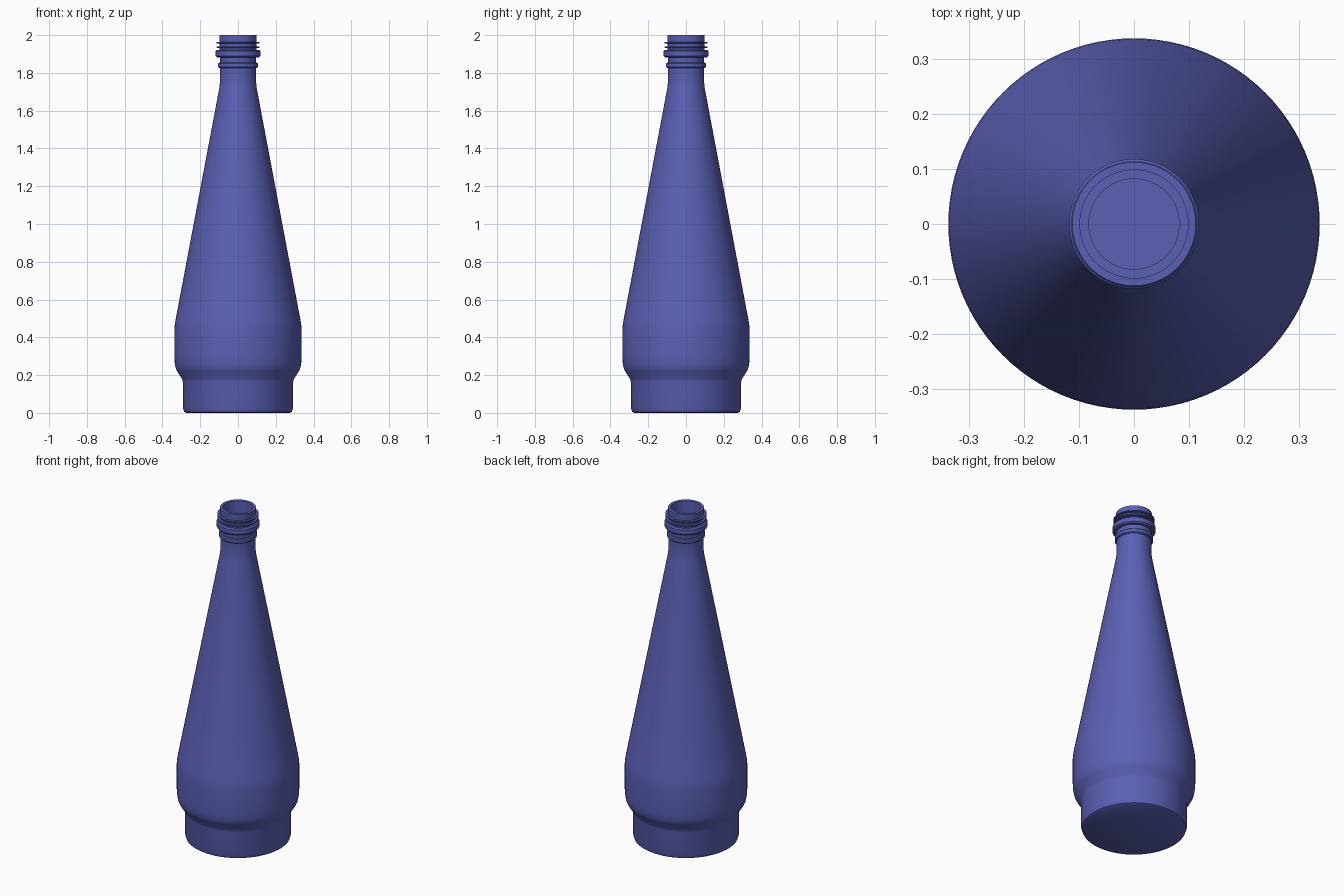
import bpy
import bmesh
from math import sin, cos, pi, radians

SIDES = 96

cube = bpy.data.objects.get("Cube")
if cube:
    bpy.data.objects.remove(cube, do_unlink=True)

glass = bpy.data.materials.new("blue_glass")
glass.use_nodes = True
colour = (0.105, 0.118, 0.46, 1)
glass.diffuse_color = colour
glass.node_tree.nodes["Principled BSDF"].inputs["Base Color"].default_value = colour


def lathe(name, profile, closed=False):
    """Spin a list of (radius, height) points around the z axis."""
    bm = bmesh.new()
    rings = []
    for r, z in profile:
        if r == 0:
            rings.append([bm.verts.new((0, 0, z))] * SIDES)
        else:
            rings.append([bm.verts.new((r * cos(2 * pi * i / SIDES), r * sin(2 * pi * i / SIDES), z))
                          for i in range(SIDES)])
    pairs = list(zip(rings, rings[1:]))
    if closed:
        pairs.append((rings[-1], rings[0]))
    for low, high in pairs:
        for i in range(SIDES):
            j = (i + 1) % SIDES
            corners = dict.fromkeys([low[i], low[j], high[j], high[i]])
            bm.faces.new(list(corners))
    bmesh.ops.recalc_face_normals(bm, faces=bm.faces)
    mesh = bpy.data.meshes.new(name)
    bm.to_mesh(mesh)
    bm.free()
    mesh.materials.append(glass)
    obj = bpy.data.objects.new(name, mesh)
    bpy.context.collection.objects.link(obj)
    bpy.ops.object.select_all(action="DESELECT")
    obj.select_set(True)
    bpy.context.view_layer.objects.active = obj
    bpy.ops.object.shade_smooth_by_angle(angle=radians(35))
    return obj


# Bottle wall: outside from the base up, over the lip, then down the inside
outside = [(0, 0), (0.275, 0), (0.285, 0.006), (0.291, 0.025),
           (0.292, 0.165), (0.296, 0.18), (0.322, 0.22), (0.331, 0.24),
           (0.335, 0.265), (0.337, 0.3), (0.337, 0.44), (0.335, 0.465),
           (0.331, 0.49), (0.099, 1.72), (0.096, 1.75), (0.096, 1.92), (0.099, 1.93)]
lip = [(0.099, 2.0), (0.082, 2.0)]
inside = [(0.082, 1.75), (0.315, 0.48), (0.318, 0.3), (0.305, 0.24),
          (0.275, 0.18), (0.272, 0.03), (0, 0.03)]
lathe("bottle_body", outside + lip + inside)


def neck_ring(name, z, half_height, radius, bevel):
    """Raised band around the neck with softened outer edges."""
    inner = 0.092
    lathe(name, [(inner, z - half_height), (radius - bevel, z - half_height),
                 (radius, z - half_height + bevel), (radius, z + half_height - bevel),
                 (radius - bevel, z + half_height), (inner, z + half_height)], closed=True)


# Bands and screw threads around the neck
neck_ring("lower_neck_band", 1.84, 0.014, 0.105, 0.005)
neck_ring("neck_collar", 1.902, 0.02, 0.118, 0.007)
for n, height in enumerate((1.937, 1.96)):
    neck_ring(f"neck_thread_{n + 1}", height, 0.004, 0.114, 0.002)
